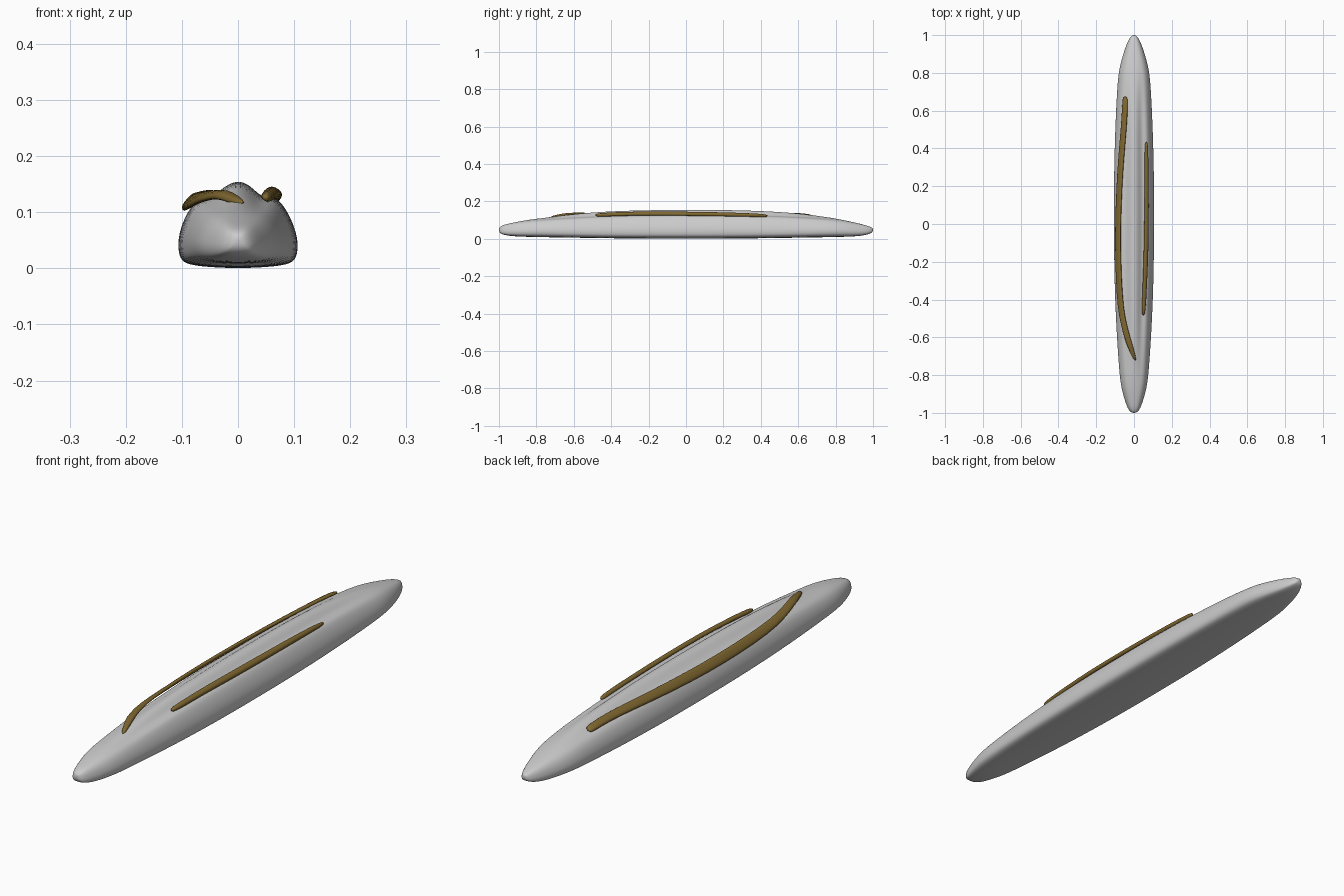
import bpy, bmesh, math
from mathutils import Vector


def lerp(a, b, t):
    return a + (b - a) * t


def loft(name, rings, levels):
    """Skin a list of closed rings, cap both ends and smooth."""
    bm = bmesh.new()
    vs = [[bm.verts.new(p) for p in r] for r in rings]
    n = len(vs[0])
    for a, b in zip(vs, vs[1:]):
        for i in range(n):
            bm.faces.new((a[i], a[(i + 1) % n], b[(i + 1) % n], b[i]))
    bm.faces.new(vs[0])
    bm.faces.new(vs[-1])
    bmesh.ops.recalc_face_normals(bm, faces=bm.faces)
    for f in bm.faces:
        f.smooth = True
    me = bpy.data.meshes.new(name)
    bm.to_mesh(me)
    bm.free()
    ob = bpy.data.objects.new(name, me)
    bpy.context.collection.objects.link(ob)
    m = ob.modifiers.new("smooth", 'SUBSURF')
    m.levels = m.render_levels = levels
    return ob


# Half profiles (x / half width, height fraction), from top to bottom
ridged_right = [(.20, .945), (.40, .80), (.58, .80), (.72, .76), (.88, .58),
                (.98, .40), (1.01, .25), (.98, .11), (.86, .04), (.45, .01)]
ridged_left = [(.20, .94), (.40, .83), (.58, .79), (.74, .74), (.88, .60),
               (.98, .42), (1.01, .26), (.98, .11), (.86, .04), (.45, .01)]
round_half = [(.22, 1.0), (.42, .98), (.60, .93), (.76, .83), (.89, .68),
              (.97, .51), (1.01, .36), (.98, .20), (.86, .06), (.45, .01)]

# Body stations: y, half width, bottom, top, amount of ridge
stations = [(-1.0, .008, .042, .056, 0), (-.993, .022, .028, .066, 0),
            (-.97, .036, .019, .076, 0), (-.92, .053, .013, .087, 0),
            (-.85, .071, .010, .101, .1), (-.75, .080, .008, .113, .35),
            (-.62, .089, .006, .132, .8), (-.45, .098, .003, .148, 1),
            (-.2, .106, 0, .157, 1), (.2, .107, 0, .158, 1),
            (.45, .101, .003, .150, 1), (.62, .094, .006, .136, .8),
            (.75, .087, .008, .117, .35), (.83, .077, .010, .103, .1),
            (.92, .051, .013, .083, 0), (.97, .032, .022, .070, 0),
            (.993, .017, .032, .061, 0), (1.0, .007, .042, .055, 0)]
rings = []
for y, w, b, t, k in stations:
    half = lambda prof: [(lerp(r[0], p[0], k), lerp(r[1], p[1], k))
                         for p, r in zip(prof, round_half)]
    right, left = half(ridged_right), half(ridged_left)
    outline = [(0, 1.0)] + right + [(0, 0)] + [(-x, z) for x, z in reversed(left)]
    rings.append([(x * w, y, b + z * (t - b)) for x, z in outline])
body = loft("loaf_body", rings, 2)

# Brown crust strips lying in the grooves beside the ridge
brown = bpy.data.materials.new("crust_brown")
brown.diffuse_color = (.22, .14, .03, 1)


def strip(name, path, thick):
    """path: y, x, z, width, tilt in degrees"""
    rs = []
    for y, x, z, w, tilt in path:
        a = math.radians(tilt)
        u = Vector((math.cos(a), 0, math.sin(a))) * w / 2
        v = Vector((-math.sin(a), 0, math.cos(a))) * thick / 2
        c = Vector((x, y, z))
        rs.append([c + u - v, c + u * 1.05, c + u * .8 + v, c + v * 1.1,
                   c - u * .8 + v, c - u * 1.05, c - u - v])
    strip_ob = loft(name, rs, 1)
    strip_ob.data.materials.append(brown)


strip("left_crust_strip", [
    (.68, -.047, .119, .030, 25), (.62, -.048, .127, .032, 28),
    (.5, -.055, .129, .034, 32), (.35, -.069, .126, .036, 38),
    (.2, -.078, .122, .038, 45), (0, -.086, .119, .040, 48),
    (-.2, -.085, .119, .040, 48), (-.38, -.077, .121, .038, 42),
    (-.5, -.064, .127, .034, 30), (-.6, -.036, .132, .032, 15),
    (-.65, -.020, .130, .030, 5), (-.73, .010, .113, .014, 0)], .014)

strip("right_crust_strip", [
    (.44, .065, .121, .012, -35), (.38, .066, .126, .018, -35),
    (.2, .067, .131, .023, -35), (0, .067, .134, .025, -35),
    (-.2, .063, .135, .025, -35), (-.3, .058, .134, .023, -35),
    (-.42, .054, .130, .022, -35), (-.49, .048, .125, .016, -35)], .017)
